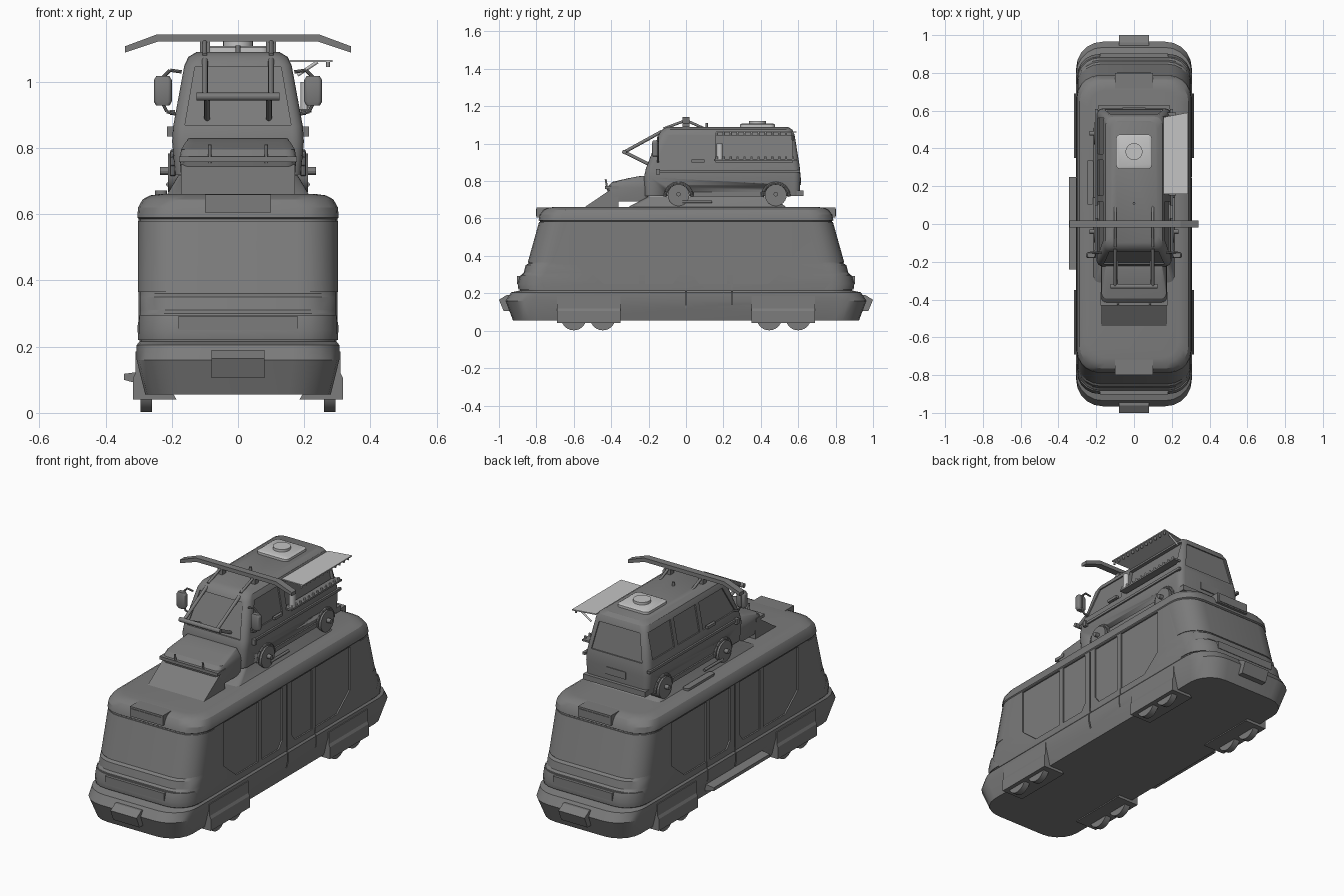
import bpy, bmesh, math
from mathutils import Vector, Matrix

cube = bpy.data.objects.get("Cube")
if cube:
    bpy.data.objects.remove(cube)


def material(name, v):
    m = bpy.data.materials.new(name)
    m.use_nodes = True
    m.diffuse_color = (v, v, v, 1)
    m.node_tree.nodes["Principled BSDF"].inputs["Base Color"].default_value = (v, v, v, 1)
    return m


GREY = material("dark grey", 0.2)
LIGHT = material("light grey", 0.55)


def finish(name, bm, mat=GREY, smooth=True):
    bmesh.ops.recalc_face_normals(bm, faces=bm.faces)
    me = bpy.data.meshes.new(name)
    bm.to_mesh(me)
    bm.free()
    ob = bpy.data.objects.new(name, me)
    bpy.context.collection.objects.link(ob)
    me.materials.append(mat)
    if smooth:
        bpy.ops.object.select_all(action='DESELECT')
        ob.select_set(True)
        bpy.context.view_layer.objects.active = ob
        bpy.ops.object.shade_smooth_by_angle(angle=math.radians(28))
    return ob


def loft_bm(sections, seg=5):
    """Stack rounded rectangles given as (z, half width, y0, y1, radius)."""
    bm = bmesh.new()
    rings = []
    for z, hx, y0, y1, r in sections:
        ring = []
        for k, (cx, cy) in enumerate([(hx - r, y1 - r), (r - hx, y1 - r), (r - hx, y0 + r), (hx - r, y0 + r)]):
            for i in range(seg + 1):
                a = math.pi / 2 * (k + i / seg)
                ring.append(bm.verts.new((cx + r * math.cos(a), cy + r * math.sin(a), z)))
        rings.append(ring)
    n = len(rings[0])
    for a, b in zip(rings, rings[1:]):
        for i in range(n):
            bm.faces.new((a[i], a[(i + 1) % n], b[(i + 1) % n], b[i]))
    bm.faces.new(rings[0])
    bm.faces.new(rings[-1])
    return bm


def prism(name, pts, offset, mat=GREY):
    bm = bmesh.new()
    a = [bm.verts.new(p) for p in pts]
    b = [bm.verts.new(Vector(p) + Vector(offset)) for p in pts]
    bm.faces.new(a)
    bm.faces.new(b)
    for i in range(len(a)):
        j = (i + 1) % len(a)
        bm.faces.new((a[i], a[j], b[j], b[i]))
    return finish(name, bm, mat, False)


def box(name, x0, x1, y0, y1, z0, z1, mat=GREY):
    return prism(name, [(x0, y0, z0), (x1, y0, z0), (x1, y1, z0), (x0, y1, z0)], (0, 0, z1 - z0), mat)


def rod(name, p, q, r, mat=GREY, seg=12):
    p, q = Vector(p), Vector(q)
    bm = bmesh.new()
    rot = (q - p).to_track_quat('Z', 'Y').to_matrix().to_4x4()
    bmesh.ops.create_cone(bm, cap_ends=True, segments=seg, radius1=r, radius2=r, depth=(q - p).length,
                          matrix=Matrix.Translation((p + q) / 2) @ rot)
    return finish(name, bm, mat)


def carve(target, cutters):
    for c in cutters:
        c.hide_render = True
        mod = target.modifiers.new("cut", 'BOOLEAN')
        mod.object, mod.operation, mod.solver = c, 'DIFFERENCE', 'EXACT'
        bpy.context.view_layer.objects.active = target
        bpy.ops.object.modifier_apply(modifier=mod.name)
        bpy.data.objects.remove(c)


def side_cut(pts, s, x_at, depth=0.008):
    return prism("cutter", [(s * (x_at(z) - depth), y, z) for y, z in pts], (s * 0.05, 0, 0))


SIDES = (1, -1)

# Tram body
tram_rows = [(.055, .28, .925, .13), (.16, .306, .965, .14), (.205, .306, .935, .14), (.215, .298, .888, .12),
             (.25, .3, .893, .12), (.3, .3, .88, .12), (.31, .3, .868, .12), (.35, .3, .858, .12), (.36, .3, .843, .12),
             (.585, .3, .78, .12), (.59, .304, .788, .12), (.62, .302, .782, .12), (.645, .288, .765, .12),
             (.657, .265, .74, .11), (.661, .235, .71, .09)]
tram = finish("tram_body", loft_bm([(z, hx, -hy, hy, r) for z, hx, hy, r in tram_rows]))
tram_x = lambda z: 0.3
cuts = []
for s in SIDES:
    for e in SIDES:
        cuts.append(side_cut([(e * .25, .25), (e * .25, .58), (e * .55, .58), (e * .55, .34), (e * .44, .25)], s, tram_x))
        cuts.append(side_cut([(e * .04, .29), (e * .04, .58), (e * .22, .58), (e * .22, .25), (e * .07, .25)], s, tram_x))
    cuts.append(side_cut([(-.004, .12), (.004, .12), (.004, .58), (-.004, .58)], s, tram_x))
    cuts.append(side_cut([(.243, .14), (.248, .14), (.248, .25), (.243, .25)], s, tram_x))
carve(tram, cuts)

# Wraparound windscreens and lamp bands at both ends
for label, rows, lo, hi in (
        ("windscreen", [(.365, .302, .846, .12), (.58, .302, .786, .12)], (.71, .365), (.635, .58)),
        ("lamp_band", [(.22, .302, .896, .12), (.25, .303, .9, .12), (.295, .303, .886, .12)], (.74, .22), (.8, .295))):
    for e, end in ((-1, "front"), (1, "back")):
        bm = loft_bm([(z, hx, -hy, hy, r) for z, hx, hy, r in rows])
        dy, dz = hi[0] - lo[0], hi[1] - lo[1]
        bmesh.ops.bisect_plane(bm, geom=bm.verts[:] + bm.edges[:] + bm.faces[:], plane_co=(0, e * lo[0], lo[1]),
                               plane_no=(0, e * dz, -dy), clear_inner=True)
        finish(end + "_" + label, bm)

# Couplers, destination signs, lamp panels
for e, end in ((-1, "front"), (1, "back")):
    prism(end + "_coupler", [(-.08, e * y, z) for y, z in ((.9, .105), (.975, .105), (1, .165), (.96, .19), (.9, .19))],
          (.16, 0, 0))
    box(end + "_sign_box", -.1, .1, e * .7, e * .8, .605, .66)
    box(end + "_sign_panel", -.09, .09, e * .8, e * .803, .612, .65)
    box(end + "_lamp_panel", -.18, .18, e * .88, e * .903, .25, .292)

# Bogie skirts and tram wheels
skirt = [(.28, .19), (.31, .185), (.31, .12), (.317, .105), (.317, .04), (.185, .04)]
for s in SIDES:
    for e in SIDES:
        prism("bogie_skirt", [(s * x, e * .35, z) for x, z in skirt], (0, e * .34, 0))
        for y in (.445, .6):
            rod("tram_wheel", (s * .26, e * y, .07), (s * .295, e * y, .07), .068, seg=28)
prism("door_step", [(-.29, -.24, z) for z in (.085, .125)] + [(-.345, -.24, .118), (-.345, -.24, .1)], (0, .49, 0))

# Roof pedestal, ramp and roof plates
finish("roof_pedestal", loft_bm([(.65, .22, -.33, .55, .03), (.718, .18, -.2, .46, .03)]))
prism("front_ramp", [(-.172, y, z) for y, z in ((-.55, .655), (-.41, .75), (-.36, .75), (-.36, .655))], (.344, 0, 0))
for s in SIDES:
    rod("roof_rail", (s * .21, -.02, .69), (s * .21, .14, .69), .007)
finish("roof_plate", loft_bm([(.655, .018, .1, .34, .015), (.672, .018, .1, .34, .015)])).location.x = -.232

# Van body with arches and recessed windows
van = finish("van_body", loft_bm([(.72, .19, -.22, .608, .03), (.82, .199, -.225, .612, .035), (.865, .196, -.215, .61, .035),
                                  (1.05, .162, -.145, .58, .035), (1.075, .15, -.128, .568, .04),
                                  (1.09, .125, -.1, .545, .04)], 4))
van_x = lambda z: .196 - (z - .865) * .184
screen_y = lambda z: -.215 + (z - .865) * .378
rear_y = lambda z: .61 - (z - .865) * .162
cuts = []
for s in SIDES:
    if s > 0:
        spans = [(-.16, -.085, .12), (.16, .16, .57)]
    else:
        spans = [(-.16, -.085, .12), (.15, .15, .34), (.37, .37, .56)]
    for a, a_top, b in spans:
        cuts.append(side_cut([(a, .9), (b, .9), (b, 1.045), (a_top, 1.045)], s, van_x, .02 if b == .57 else .007))
    for y in (-.04, .48):
        cuts.append(rod("cutter", (s * .14, y, .715), (s * .26, y, .715), .07, seg=24))
cuts.append(prism("cutter", [(x, screen_y(z) + .007, z) for x, z in ((-.16, .87), (.16, .87), (.13, 1.045), (-.13, 1.045))],
                  (0, -.05, 0)))
cuts.append(prism("cutter", [(x, rear_y(z) - .007, z) for x, z in ((-.155, .89), (.155, .89), (.125, 1.04), (-.125, 1.04))],
                  (0, .05, 0)))
carve(van, cuts)
finish("van_hood", loft_bm([(.69, .17, -.405, -.2, .03), (.765, .176, -.425, -.2, .03), (.795, .172, -.395, -.2, .03),
                            (.815, .16, -.31, -.2, .03), (.828, .15, -.24, -.2, .015)], 4))
box("hood_lip", -.178, .178, -.432, -.36, .758, .775)
box("van_rear_bumper", -.19, .19, .59, .628, .72, .75)
box("rear_plate", -.06, .06, .6, .616, .78, .82)

for s in SIDES:
    # Van wheels, trim, mirrors
    for y in (-.04, .48):
        rod("van_wheel", (s * .15, y, .725), (s * .212, y, .725), .058, seg=24)
        rod("van_wheel_hub", (s * .2, y, .73), (s * .235, y, .73), .012)
        for i in range(8):
            a, b = (math.pi * k / 8 for k in (i, i + 1))
            rod("wheel_arch", (s * .197, y + .072 * math.cos(a), .717 + .072 * math.sin(a)),
                (s * .197, y + .072 * math.cos(b), .717 + .072 * math.sin(b)), .008, seg=8)
    box("belt_rail", s * .19, s * .206, -.15, .61, .846, .86)
    box("side_sill", s * .17, s * .2, .04, .4, .718, .742)
    box("door_handle", s * .19, s * .206, .03, .1, .9, .915)
    box("side_lamp", s * .19, s * .215, -.16, -.14, .835, .865)
    m = finish("wing_mirror", loft_bm([(.928, .02, -.012, .012, .01), (.94, .027, -.016, .016, .012),
                                       (1.005, .027, -.016, .016, .012), (1.017, .02, -.012, .012, .01)]))
    m.location = (s * .227, -.165, 0)
    path = [(.17, 1.03), (.205, 1.035), (.23, 1.01), (.23, .94), (.215, .91), (.18, .9)]
    for (x, z), (x2, z2) in zip(path, path[1:]):
        rod("mirror_arm", (s * x, -.15, z), (s * x2, -.15, z2), .005, seg=8)
    rod("hood_post", (s * .085, -.42, .755), (s * .085, -.43, .81), .005)
    # Front frame struts and current collector supports
    rod("frame_upper_strut", (s * .1, -.33, .955), (s * .1, -.13, 1.065), .009)
    rod("frame_lower_strut", (s * .093, -.33, .955), (s * .093, -.2, .89), .009)
    box("collector_post", s * .085, s * .115, -.015, .015, 1.085, 1.13)
    for y in (-.12, .1):
        rod("collector_strut", (s * .1, y, 1.08), (s * .1, 0, 1.125), .007)
rod("frame_crossbar", (-.125, -.33, .955), (.125, -.33, .955), .012)
prism("collector_bar", [(x, -.019, z) for x, z in ((-.342, 1.088), (-.342, 1.107), (-.245, 1.143), (.245, 1.143),
                                                  (.342, 1.107), (.342, 1.088), (.24, 1.122), (-.24, 1.122))], (0, .038, 0))

# Roof vent and pin
vent = loft_bm([(1.085, .095, .29, .475, .025), (1.103, .095, .29, .475, .025), (1.108, .085, .3, .465, .02)])
finish("roof_vent", vent, LIGHT)
rod("vent_cap", (0, .383, 1.1), (0, .383, 1.122), .045, LIGHT, 24)
rod("roof_pin", (0, .11, 1.08), (0, .11, 1.11), .007)

# Awning, serving shelf, lights and bottle
prism("awning", [(.155, .16, 1.06), (.285, .16, 1.06), (.285, .59, 1.06), (.155, .565, 1.06)], (0, 0, .006), LIGHT)
rod("awning_stay", (.18, .57, 1.02), (.24, .57, 1.06), .005, LIGHT)
box("serving_shelf", .175, .222, .15, .59, .908, .918)
for i in range(12):
    y = .165 + i * .037
    rod("awning_light", (.272, y, 1.045), (.272, y, 1.06), .006, LIGHT, 8)
    rod("shelf_light", (.215, y, .918), (.215, y, .932), .006, LIGHT, 8)
rod("bottle", (.205, .18, .918), (.205, .18, 1.0), .016, LIGHT, 16)
